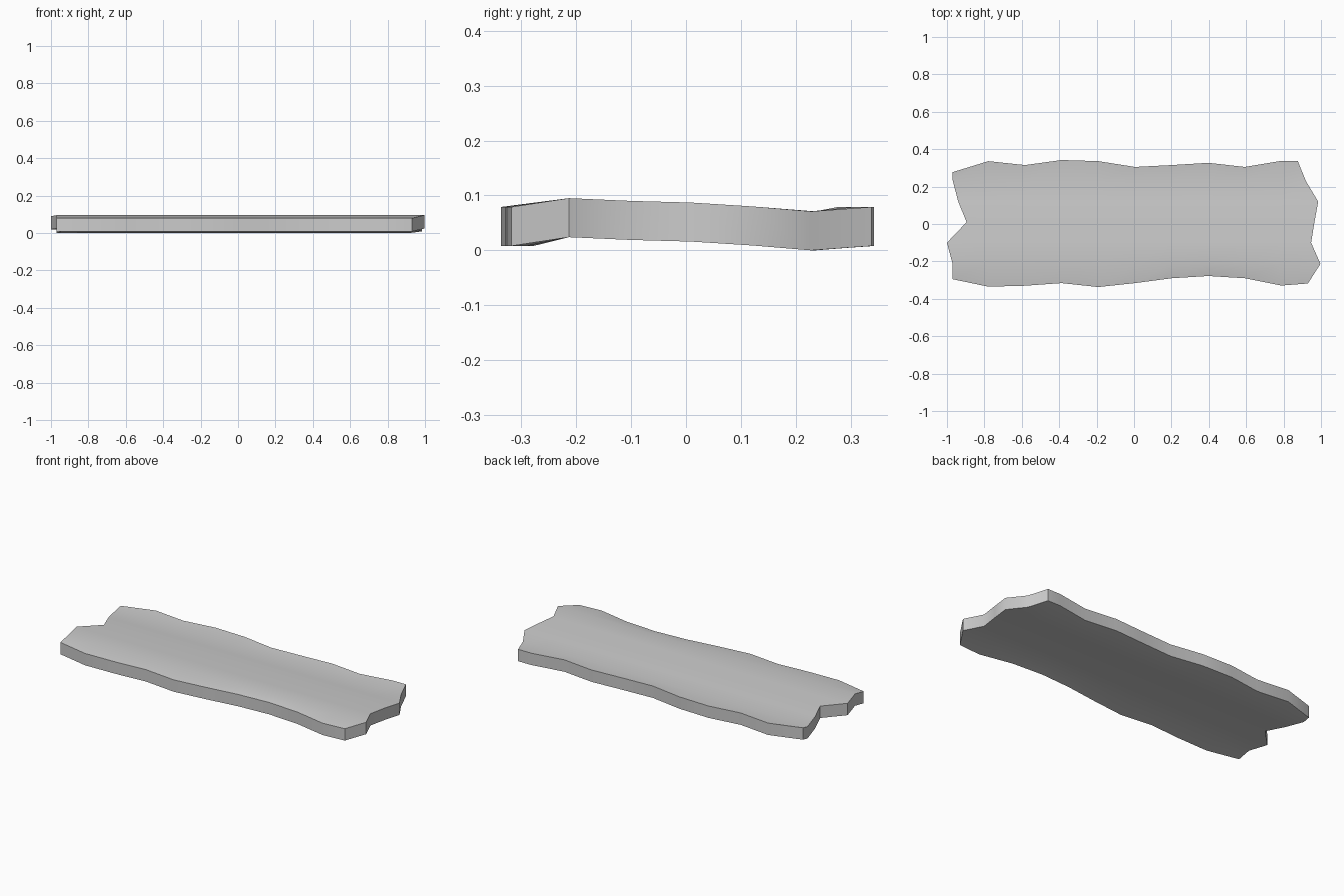
import bpy
import bmesh
import math

cube = bpy.data.objects.get("Cube")
if cube:
    bpy.data.objects.remove(cube)

grey = bpy.data.materials.new("plain_grey")
grey.use_nodes = True
grey.diffuse_color = (0.6, 0.6, 0.6, 1)
grey.node_tree.nodes["Principled BSDF"].inputs["Base Color"].default_value = (0.6, 0.6, 0.6, 1)

# Worn plank: wavy long edges, ragged ends, gently warped cross-section
THICKNESS = 0.071
front_y = [-.295, -.335, -.33, -.316, -.337, -.316, -.29, -.278, -.29, -.329, -.318]
back_y = [.277, .336, .315, .342, .336, .305, .315, .327, .305, .338, .338]
left_x = [-.97, -.97, -1, -.895, -.94, -.97, -.97]
right_x = [.93, .997, .947, .965, .985, .92, .875]
inner_y = [-.213, -.1, .01, .12, .228]
top_z = [.08, .096, .091, .088, .081, .072, .08]

bm = bmesh.new()
columns = len(front_y)
grid = []
for c in range(columns):
    ys = [front_y[c], *inner_y, back_y[c]]
    if c == 0:
        ys[-2] = .235
    column = []
    for r, y in enumerate(ys):
        x = -0.975 + 0.196 * c
        if c == 0:
            x = left_x[r]
        elif c == columns - 1:
            x = right_x[r]
        column.append(bm.verts.new((x, y, top_z[r])))
    grid.append(column)

for a, b in zip(grid, grid[1:]):
    for r in range(len(top_z) - 1):
        bm.faces.new((a[r], b[r], b[r + 1], a[r + 1]))

# Extrude the warped sheet straight down into a solid board
sheet = list(bm.faces)
result = bmesh.ops.extrude_face_region(bm, geom=sheet, use_keep_orig=True)
for v in result["geom"]:
    if isinstance(v, bmesh.types.BMVert):
        v.co.z -= THICKNESS
bmesh.ops.recalc_face_normals(bm, faces=bm.faces)
lowest = min(v.co.z for v in bm.verts)
bmesh.ops.translate(bm, verts=bm.verts, vec=(0, 0, -lowest))

mesh = bpy.data.meshes.new("plank")
bm.to_mesh(mesh)
bm.free()
mesh.materials.append(grey)
plank = bpy.data.objects.new("plank", mesh)
bpy.context.collection.objects.link(plank)

bpy.ops.object.select_all(action="DESELECT")
plank.select_set(True)
bpy.context.view_layer.objects.active = plank
bpy.ops.object.shade_smooth_by_angle(angle=math.radians(45))
